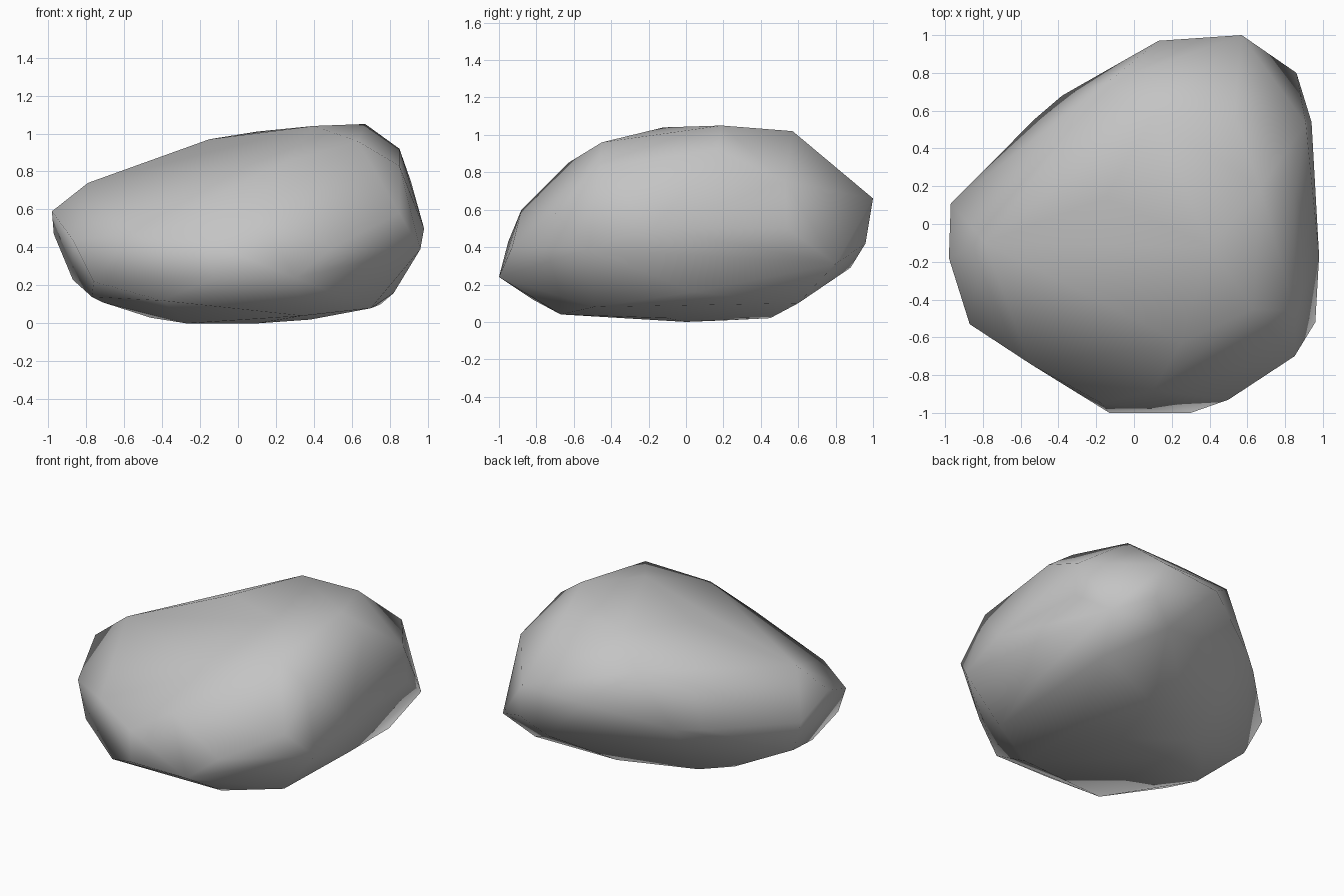
import bpy
import bmesh

# Remove the default cube only
default_cube = bpy.data.objects.get("Cube")
if default_cube:
    bpy.data.objects.remove(default_cube, do_unlink=True)


def flat_material(name, colour):
    """One plain matte colour for the viewport and for renders."""
    material = bpy.data.materials.new(name)
    material.use_nodes = True
    material.diffuse_color = colour
    shader = next(node for node in material.node_tree.nodes
                  if node.type == "BSDF_PRINCIPLED")
    shader.inputs["Base Color"].default_value = colour
    shader.inputs["Roughness"].default_value = 1
    return material


def hull_object(name, outlines, material):
    """Wrap a tight stone skin around a set of outline profiles."""
    mesh_builder = bmesh.new()
    for outline in outlines:
        for point in outline:
            mesh_builder.verts.new(point)
    hull = bmesh.ops.convex_hull(mesh_builder, input=mesh_builder.verts[:])

    # Drop points that ended up inside the skin
    inside = {item for item in hull["geom_interior"] + hull["geom_unused"]
              if isinstance(item, bmesh.types.BMVert)}
    bmesh.ops.delete(mesh_builder, geom=list(inside), context="VERTS")
    bmesh.ops.recalc_face_normals(mesh_builder, faces=mesh_builder.faces[:])

    # Smooth shading over the whole stone
    for face in mesh_builder.faces:
        face.smooth = True

    mesh = bpy.data.meshes.new(name)
    mesh_builder.to_mesh(mesh)
    mesh_builder.free()
    mesh.materials.append(material)
    stone = bpy.data.objects.new(name, mesh)
    bpy.context.scene.collection.objects.link(stone)
    return stone


# Widest outline of the boulder, clockwise from the back
rim = [
    (.57, 1, .66), (.62, .96, .42), (.86, .8, .31), (.94, .54, .5),
    (.98, -.17, .5), (.96, -.52, .39), (.85, -.7, .58), (.5, -.93, .4),
    (.3, -1, .24), (-.13, -1, .24), (-.17, -.95, .43), (-.55, -.74, .47),
    (-.87, -.53, .44), (-.98, -.18, .59), (-.97, .11, .47),
    (-.52, .56, .47), (-.38, .68, .48), (.13, .97, .64),
]

# Raised crown, highest toward the left side
crown = [
    (.67, .19, 1.05), (.4, -.12, 1.04), (.53, .57, 1.02), (.1, .57, 1.01),
    (-.15, .14, .97), (-.14, .75, .85), (-.42, .53, .74), (-.79, -.1, .74),
    (.63, -.45, .96), (.85, -.46, .83), (.85, .17, .92), (.91, .53, .75),
    (.25, -.63, .85), (.1, -.88, .6),
]

# Rounded underside
base = [
    (-.4, -.82, .12), (-.76, -.6, .22), (-.77, -.3, .14), (-.87, .05, .23),
    (-.71, -.17, .11), (-.46, .12, .03), (-.27, .25, .01), (-.27, 0, 0),
    (.1, 0, 0), (.22, .45, .02), (.38, -.1, .02), (.34, -.67, .04),
    (.7, -.49, .08), (.82, .04, .16), (.75, .6, .1), (.45, .88, .29),
]

stone_grey = flat_material("stone grey", (.55, .55, .55, 1))
hull_object("boulder", (rim, crown, base), stone_grey)
